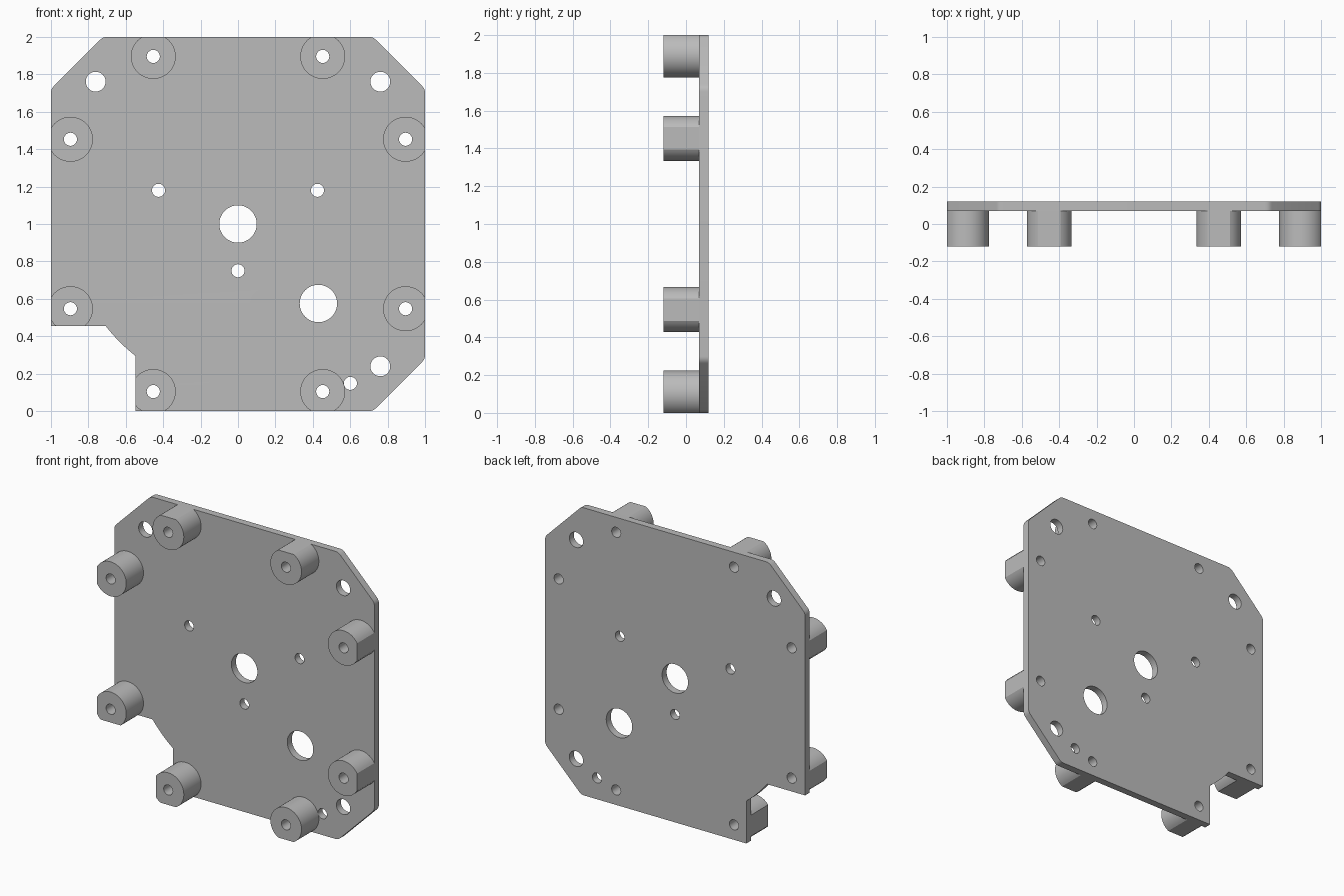
import bpy, bmesh, math
from mathutils import Vector

if "Cube" in bpy.data.objects:
    bpy.data.objects.remove(bpy.data.objects["Cube"])

grey = bpy.data.materials.new("light grey")
grey.diffuse_color = (0.50, 0.50, 0.50, 1)
grey.use_nodes = True
grey.node_tree.nodes["Principled BSDF"].inputs["Base Color"].default_value = grey.diffuse_color

CX, CZ = 0.453, 0.896      # boss offsets from the plate centre
BOSS_R, SCREW_R = 0.12, 0.035


def circle(x, z, r, n=48):
    return [(x + r * math.cos(2 * math.pi * i / n),
             z + r * math.sin(2 * math.pi * i / n)) for i in range(n)]


def rounded(prev, corner, nxt, t=0.022, n=5):
    """Small blend that replaces a chamfer corner."""
    p, c, q = Vector(prev), Vector(corner), Vector(nxt)
    a, b = c + (p - c).normalized() * t, c + (q - c).normalized() * t
    return [tuple(a * (1 - s) ** 2 + c * 2 * s * (1 - s) + b * s ** 2)
            for s in (i / n for i in range(n + 1))]


def extruded(name, loops, y0, y1):
    """Outline plus hole loops in the xz plane, extruded from y0 to y1."""
    cu = bpy.data.curves.new(name, 'CURVE')
    cu.dimensions, cu.fill_mode = '2D', 'BOTH'
    cu.extrude = (y1 - y0) / 2
    for pts in loops:
        sp = cu.splines.new('POLY')
        sp.points.add(len(pts) - 1)
        for p, (x, z) in zip(sp.points, pts):
            p.co = (x, z, 0, 1)
        sp.use_cyclic_u = True
    ob = bpy.data.objects.new(name, cu)
    bpy.context.collection.objects.link(ob)
    ob.rotation_euler.x = math.pi / 2
    ob.location.y = (y0 + y1) / 2
    bpy.ops.object.select_all(action='DESELECT')
    ob.select_set(True)
    bpy.context.view_layer.objects.active = ob
    bpy.ops.object.convert(target='MESH')
    ob = bpy.context.object
    bpy.ops.object.transform_apply(location=True, rotation=True, scale=True)
    bm = bmesh.new()
    bm.from_mesh(ob.data)
    bmesh.ops.remove_doubles(bm, verts=bm.verts, dist=1e-5)
    bmesh.ops.recalc_face_normals(bm, faces=bm.faces)
    bm.to_mesh(ob.data)
    bm.free()
    ob.data.materials.clear()
    ob.data.materials.append(grey)
    bpy.ops.object.shade_smooth_by_angle(angle=math.radians(30))
    return ob


# Plate outline: three chamfered corners, one notch with a curved inner corner
corners = [(-0.548, 0), (0.722, 0), (1, 0.278), (1, 1.722), (0.722, 2),
           (-0.722, 2), (-1, 1.722), (-1, 0.455)]
outline = [corners[0]]
for i in range(1, 7):
    outline += rounded(corners[i - 1], corners[i], corners[i + 1])
outline.append(corners[7])
R = 0.893
a0 = math.pi + math.asin(0.545 / R)
a1 = 1.5 * math.pi - math.asin(0.548 / R)
for i in range(13):
    a = a0 + (a1 - a0) * i / 12
    outline.append((R * math.cos(a), 1 + R * math.sin(a)))

# Screw bosses: (x, z) of each, then the holes through the plate
bosses = [(sx * u, 1 + sz * v) for u, v in ((CX, CZ), (CZ, CX))
          for sx in (-1, 1) for sz in (-1, 1)]
holes = [circle(x, z, SCREW_R) for x, z in bosses]
holes += [circle(x, z, 0.1) for x, z in ((0, 1), (0.43, 0.575))]
holes += [circle(x, z, SCREW_R) for x, z in
          ((-0.425, 1.18), (0.425, 1.18), (0, 0.75), (0.601, 0.148))]
holes += [circle(x, z, 0.053) for x, z in
          ((-0.761, 1.761), (0.761, 1.761), (0.761, 0.239))]
extruded("mounting_plate", [outline] + holes, 0.07, 0.12)


def boss_outline(x, z):
    """Circle with flats where it would pass the plate edge."""
    flats = []                                   # (direction, distance)
    if abs(x) > 0.8:
        flats.append((0 if x > 0 else math.pi, 1 - abs(x)))
    else:
        flats.append((math.pi / 2 if z > 1 else 1.5 * math.pi, 1 - abs(z - 1)))
    if x < 0 and z < 1:                          # beside the notch
        flats.append((1.5 * math.pi, z - 0.455) if x < -0.8
                     else (math.pi, x + 0.548))
    flats.sort()
    pts = []
    for i, (d, dist) in enumerate(flats):
        nd, ndist = flats[(i + 1) % len(flats)]
        if i == len(flats) - 1:
            nd += 2 * math.pi
        s, e = d + math.acos(dist / BOSS_R), nd - math.acos(ndist / BOSS_R)
        n = max(8, round((e - s) / 0.12))
        pts += [(x + BOSS_R * math.cos(s + (e - s) * k / n),
                 z + BOSS_R * math.sin(s + (e - s) * k / n))
                for k in range(n + 1)]
    return pts


for i, (x, z) in enumerate(bosses):
    extruded(f"screw_boss_{i + 1}",
             [boss_outline(x, z), circle(x, z, SCREW_R)], -0.12, 0.07)
